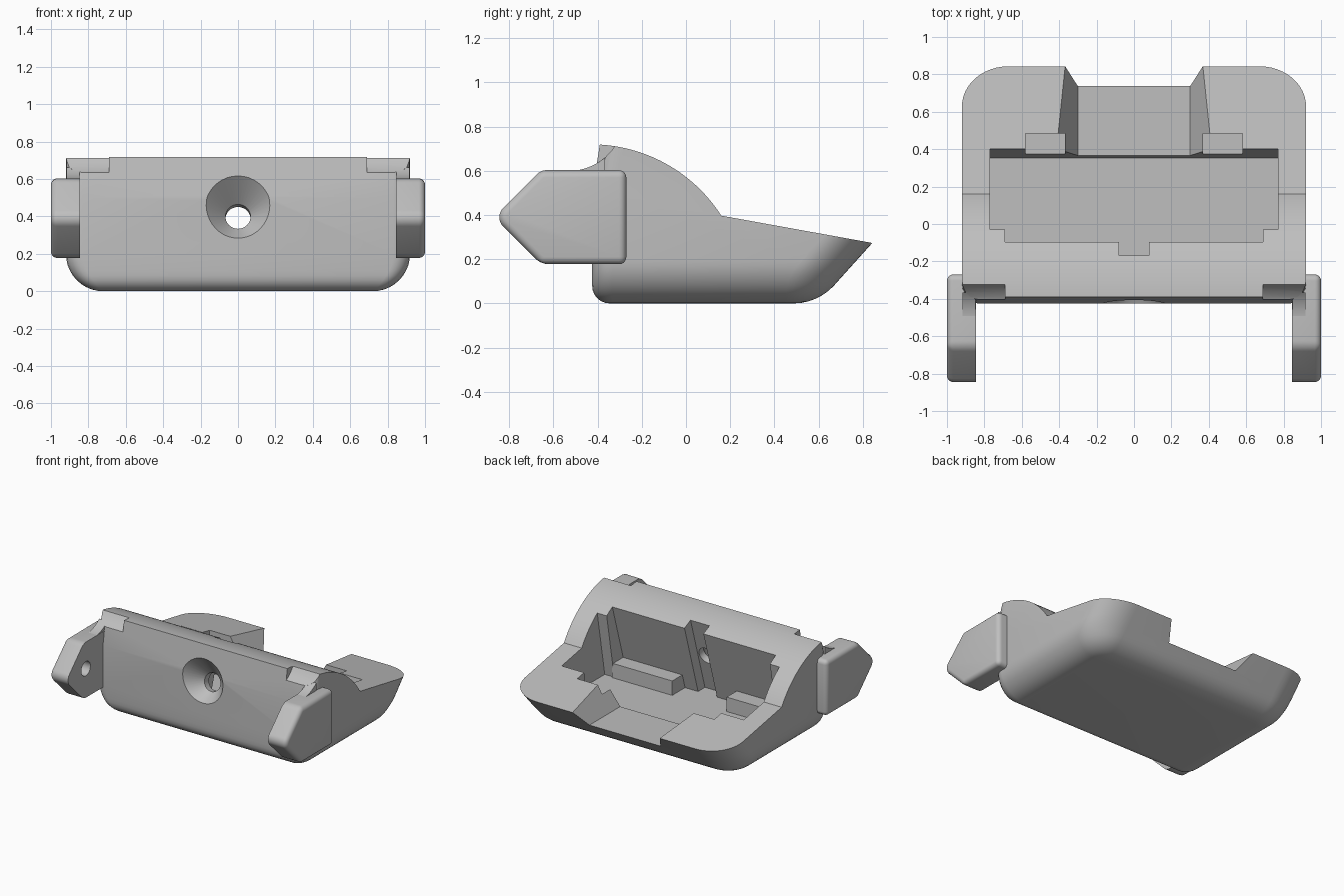
import bpy, bmesh, math
from mathutils import Matrix, Vector

cube = bpy.data.objects.get("Cube")
if cube:
    bpy.data.objects.remove(cube, do_unlink=True)

grey = bpy.data.materials.new("plain_grey")
grey.use_nodes = True
grey.diffuse_color = (0.52, 0.52, 0.52, 1)
grey.node_tree.nodes["Principled BSDF"].inputs["Base Color"].default_value = grey.diffuse_color


def make(name, bm):
    bmesh.ops.recalc_face_normals(bm, faces=bm.faces)
    mesh = bpy.data.meshes.new(name)
    bm.to_mesh(mesh)
    bm.free()
    mesh.materials.append(grey)
    ob = bpy.data.objects.new(name, mesh)
    bpy.context.collection.objects.link(ob)
    return ob


def loft(rings):
    """Skin a stack of equal-length point rings and cap both ends."""
    bm = bmesh.new()
    rows = [[bm.verts.new(p) for p in ring] for ring in rings]
    n = len(rows[0])
    for a, b in zip(rows, rows[1:]):
        for i in range(n):
            j = (i + 1) % n
            bm.faces.new((a[i], a[j], b[j], b[i]))
    bm.faces.new(rows[0])
    bm.faces.new(rows[-1])
    return bm


def prism_x(profile, x0, x1):
    return loft([[(x, y, z) for y, z in profile] for x in (x0, x1)])


def box(x0, x1, y0, y1, z0, z1):
    return prism_x([(y0, z0), (y1, z0), (y1, z1), (y0, z1)], x0, x1)


def arc(cy, cz, r, a0, a1, n):
    steps = [math.radians(a0 + (a1 - a0) * i / n) for i in range(n + 1)]
    return [(cy + r * math.cos(a), cz + r * math.sin(a)) for a in steps]


def cut(ob, bm):
    tool = make("cutter", bm)
    tool.hide_render = True
    mod = ob.modifiers.new("cut", "BOOLEAN")
    mod.operation, mod.solver, mod.object = "DIFFERENCE", "EXACT", tool
    bpy.context.view_layer.objects.active = ob
    bpy.ops.object.modifier_apply(modifier=mod.name)
    bpy.data.objects.remove(tool, do_unlink=True)


def smooth(ob):
    bpy.ops.object.select_all(action="DESELECT")
    ob.select_set(True)
    bpy.context.view_layer.objects.active = ob
    bpy.ops.object.shade_smooth_by_angle(angle=math.radians(28))


# Body shell: horizontal outlines stacked from the rounded base upward
def quarter(r, z):
    return r - math.sqrt(max(0, r * r - max(0, r - z) ** 2))


def outline(z):
    inset = quarter(0.2, z)
    half = 0.92 - inset
    front = -0.425 + quarter(0.08, z) + 0.16 * max(0, z - 0.5)
    if z < 0.083:
        back = 0.486 + math.sqrt(0.25 ** 2 - (0.25 - z) ** 2)
    else:
        back = 0.597 + 0.9 * z
    # Corner radii shrink with the inset so the lower corners become spherical
    rb, rf = 0.25 - inset, 0.09 - quarter(0.08, z)
    pts = arc(half - rf, front + rf, rf, -90, 0, 5)
    pts += arc(half - rb, back - rb, rb, 0, 90, 12)
    pts += [(-x, y) for x, y in reversed(pts)]
    return [(x, y, z) for x, y in pts]


levels = [0.2 * (1 - math.cos(math.radians(a))) for a in range(0, 91, 9)]
body = make("body", loft([outline(z) for z in levels + [0.5, 0.8]]))

# Curved hood falling to the sloped rear deck
hood = arc(-0.43, 0.02, 0.70, 90, 32.6, 28)
cut(body, prism_x([(-0.8, 0.72)] + hood + [(1.5, 0.155), (1.5, 1.2), (-0.8, 1.2)], -1.2, 1.2))


# Leaning cavity with stepped corners, an undercut front wall and a centre groove
def leaning(half, front, back, front_lean):
    low, high, mouth = 0.09, 1.0, 0.6
    return prism_x([(front + front_lean * (low - mouth), low), (back + 0.18 * low, low),
                    (back + 0.18 * high, high), (front + front_lean * (high - mouth), high)],
                   -half, half)


cut(body, leaning(0.77, -0.027, 0.338, 0.18))
cut(body, leaning(0.69, -0.107, 0.2, 0.3))
cut(body, leaning(0.08, -0.19, 0.1, 0.3))

# Flared opening through the rear rim
flare = [(-0.3, 0.155), (0.3, 0.155), (0.53, 0.555), (-0.53, 0.555)]
cut(body, loft([[(x, y, z) for x, z in flare] for y in (0.25, 1.4)]))

for s in (-1, 1):
    # Rim pockets and scooped front shoulders
    cut(body, box(s * 0.37, s * 0.58, 0.3, 0.485, 0.2, 0.8))
    cut(body, prism_x(arc(-0.53, 0.85, 0.25, 0, 352, 44), s * 0.69, s * 1.1))

# Tilted countersunk screw hole through the front wall
axis = Vector((0, 1, -0.24)).normalized()
turn = axis.to_track_quat("Z", "Y").to_matrix().to_4x4()
for r1, r2, start, depth in ((0.25, 0.067, -0.1, 0.22), (0.067, 0.067, 0.0, 0.35)):
    bm = bmesh.new()
    centre = Vector((0, -0.425, 0.427)) + axis * (start + depth / 2)
    bmesh.ops.create_cone(bm, cap_ends=True, segments=40, radius1=r1, radius2=r2,
                          depth=depth, matrix=Matrix.Translation(centre) @ turn)
    cut(body, bm)
smooth(body)

nose = arc(-0.785, 0.39, 0.06, 135, 225, 8)
for s, side, inner in ((-1, "right", 0.27), (1, "left", 0.19)):
    # Ledges on the cavity floor
    make(side + "_ledge", box(s * inner, s * 0.70, -0.3, -0.105, 0.08, 0.2))

    # Pointed side lug, rounded everywhere but on its inner face
    bm = prism_x(nose + [(-0.657, 0.178), (-0.27, 0.178), (-0.27, 0.603), (-0.657, 0.603)],
                 s * 0.845, s * 1.0)
    bmesh.ops.recalc_face_normals(bm, faces=bm.faces)
    edges = [e for e in bm.edges
             if e.calc_face_angle() > 0.5 and any(abs(v.co.x) > 0.9 for v in e.verts)]
    bmesh.ops.bevel(bm, geom=edges, offset=0.033, segments=5, profile=0.5, affect="EDGES")
    lug = make(side + "_lug", bm)
    # Blind pivot hole on the inner face
    cut(lug, prism_x(arc(-0.63, 0.4, 0.055, 0, 345, 23), s * 0.8, s * 0.93))
    smooth(lug)

    # Concave fillet joining lug and shoulder
    curve = arc(-0.53, 0.85, 0.25, 270, 311, 12)
    fillet = make(side + "_lug_fillet",
                  prism_x(curve + [(curve[-1][0], 0.5), (-0.53, 0.5)], s * 0.847, s * 0.918))
    smooth(fillet)
